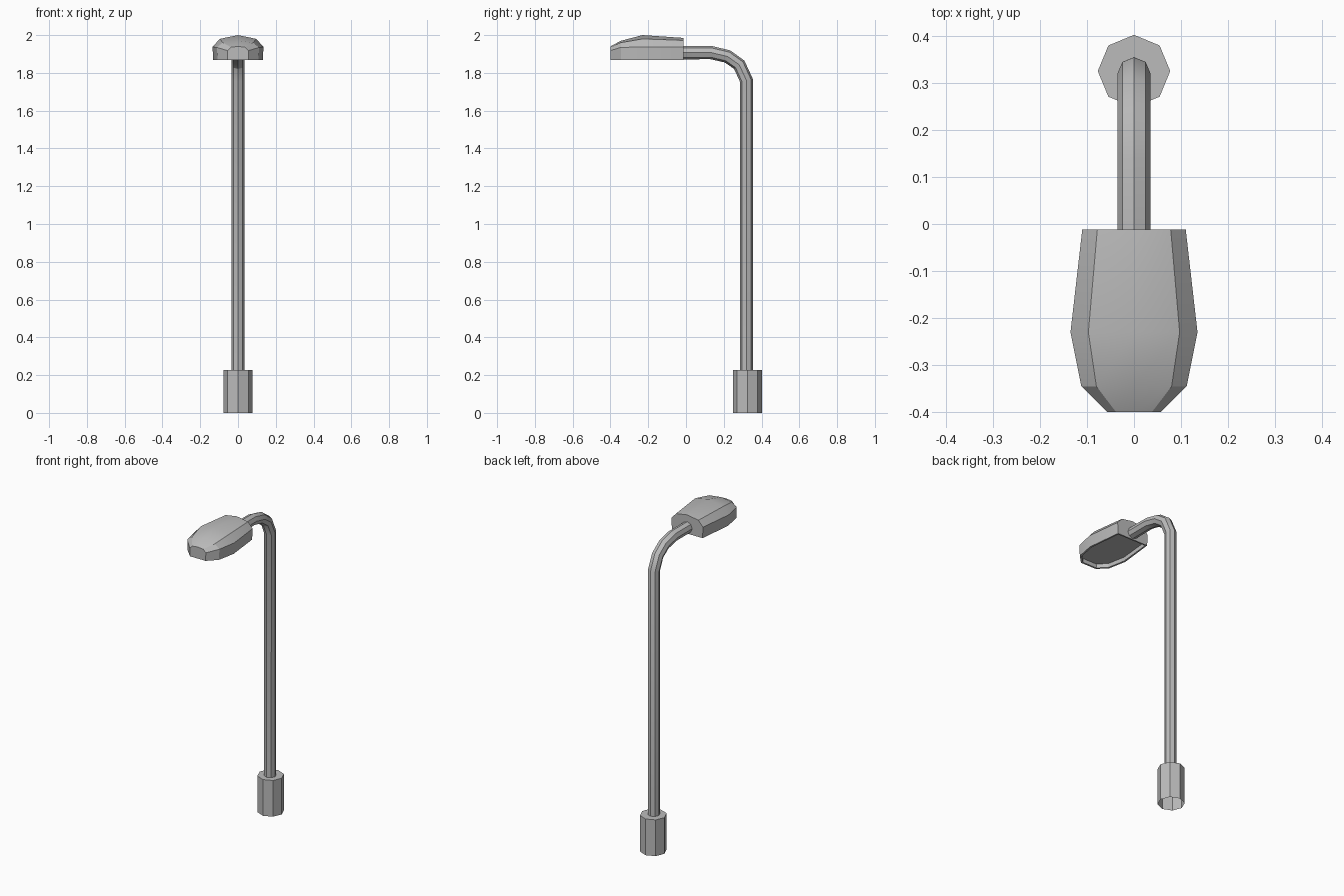
import bpy, bmesh, math
from mathutils import Vector

cube = bpy.data.objects.get("Cube")
if cube:
    bpy.data.objects.remove(cube, do_unlink=True)

grey = bpy.data.materials.new("grey_metal")
grey.use_nodes = True
colour = (0.5, 0.5, 0.5, 1)
grey.diffuse_color = colour
grey.node_tree.nodes["Principled BSDF"].inputs["Base Color"].default_value = colour

POLE_Y = 0.325


def finish(bm, name):
    bmesh.ops.recalc_face_normals(bm, faces=bm.faces)
    mesh = bpy.data.meshes.new(name)
    bm.to_mesh(mesh)
    bm.free()
    obj = bpy.data.objects.new(name, mesh)
    bpy.context.collection.objects.link(obj)
    mesh.materials.append(grey)
    bpy.ops.object.select_all(action="DESELECT")
    obj.select_set(True)
    bpy.context.view_layer.objects.active = obj
    bpy.ops.object.shade_smooth_by_angle(angle=math.radians(28))
    return obj


def loft(bm, sections, closed=True):
    """Skin a row of cross-sections and return their vertex rings."""
    rings = [[bm.verts.new(p) for p in s] for s in sections]
    n = len(rings[0])
    for a, b in zip(rings, rings[1:]):
        for i in range(n if closed else n - 1):
            j = (i + 1) % n
            bm.faces.new((a[i], a[j], b[j], b[i]))
    return rings


def octagon(centre, radius, tilt=0):
    """Octagonal ring; tilt turns its axis from up towards the front."""
    across = Vector((0, math.cos(tilt), math.sin(tilt)))
    points = []
    for i in range(8):
        a = i * math.tau / 8
        points.append(Vector(centre) + radius * (Vector((math.cos(a), 0, 0)) + across * math.sin(a)))
    return points


# Base sleeve, open underneath
bm = bmesh.new()
rings = loft(bm, [octagon((0, POLE_Y, z), 0.077) for z in (0, 0.228)])
bm.faces.new(rings[-1])
finish(bm, "base_sleeve")

# Pole curving forward into the arm
bm = bmesh.new()
path = [(POLE_Y - 0.005, 0.2, 0), (POLE_Y - 0.005, 1.76, 11), (0.282, 1.843, 38),
        (0.22, 1.887, 65), (0.135, 1.907, 82), (-0.02, 1.907, 90)]
loft(bm, [octagon((0, y, z), 0.035, math.radians(t)) for y, z, t in path])
finish(bm, "pole_and_arm")

# Lamp head: y, half width, shoulder half width, side z, shoulder z, ridge z
BOTTOM = 1.867
stations = [(-0.012, 0.110, 0.078, 1.937, 1.972, 1.985),
            (-0.230, 0.135, 0.097, 1.937, 1.980, 2.000),
            (-0.345, 0.112, 0.080, 1.935, 1.960, 1.970),
            (-0.400, 0.056, 0.038, 1.918, 1.936, 1.940)]
sections = []
for y, w, s, z_side, z_shoulder, z_ridge in stations:
    half = [(w * 0.97, BOTTOM), (w, z_side), (s, z_shoulder)]
    profile = half + [(0, z_ridge)] + [(-x, z) for x, z in reversed(half)]
    sections.append([(x, y, z) for x, z in profile])
bm = bmesh.new()
rings = loft(bm, sections, closed=False)
bm.faces.new(rings[0])
bm.faces.new(rings[-1])

# Recessed underside with a thin rim
under = bm.faces.new([r[0] for r in rings] + [r[-1] for r in reversed(rings)])
bmesh.ops.recalc_face_normals(bm, faces=bm.faces)
bmesh.ops.inset_region(bm, faces=[under], thickness=0.012)
panel = bmesh.ops.extrude_face_region(bm, geom=[under])
verts = [v for v in panel["geom"] if isinstance(v, bmesh.types.BMVert)]
bmesh.ops.translate(bm, verts=verts, vec=(0, 0, 0.025))
if under.is_valid:
    bmesh.ops.delete(bm, geom=[under], context="FACES_ONLY")
finish(bm, "lamp_head")
